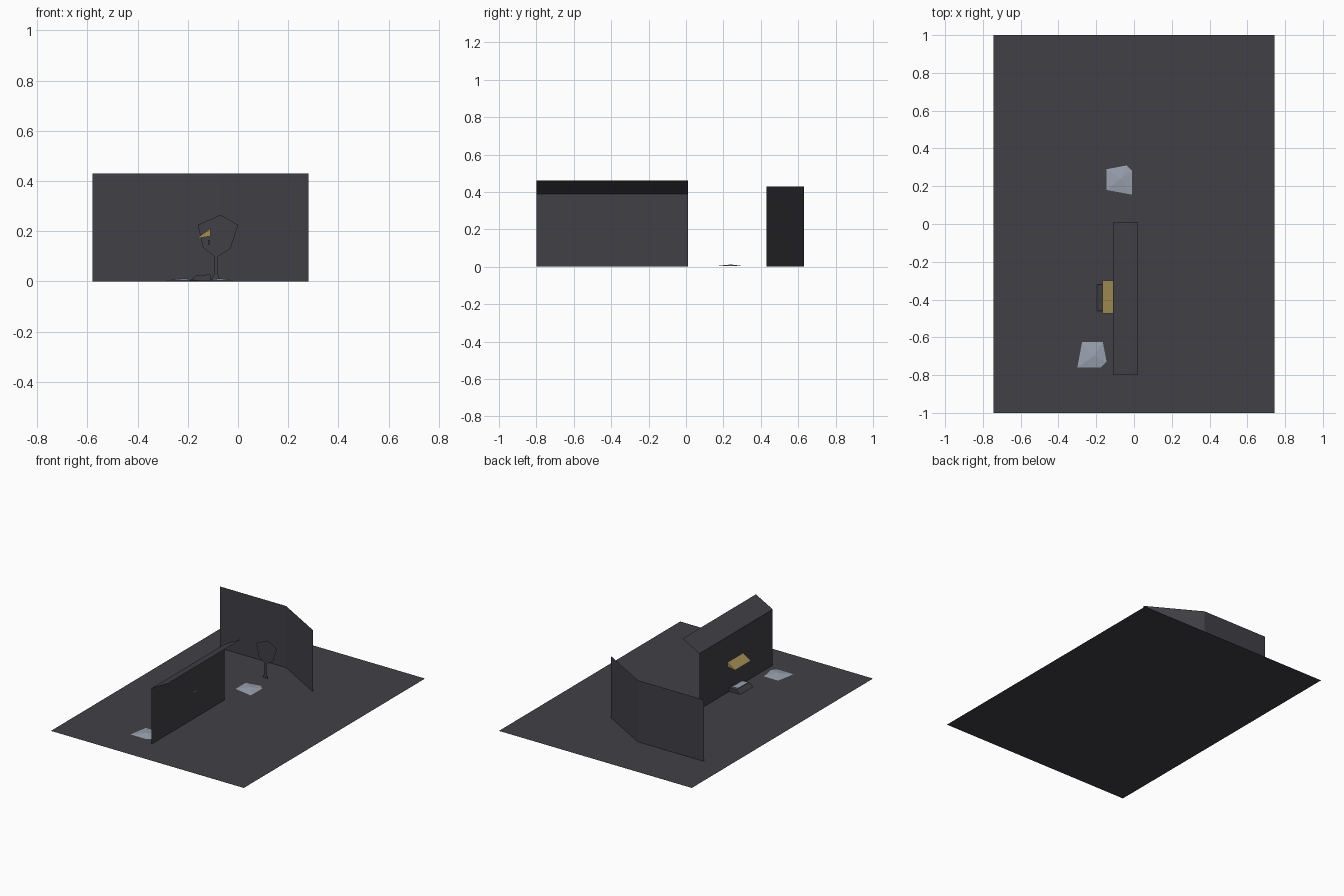
import bpy
from math import radians
from mathutils import Matrix, Vector

cube = bpy.data.objects.get("Cube")
if cube:
    bpy.data.objects.remove(cube, do_unlink=True)


def material(name, color):
    m = bpy.data.materials.new(name)
    m.use_nodes = True
    m.diffuse_color = (*color, 1)
    bsdf = next(n for n in m.node_tree.nodes if n.type == 'BSDF_PRINCIPLED')
    bsdf.inputs["Base Color"].default_value = (*color, 1)
    bsdf.inputs["Roughness"].default_value = 0.9
    return m


charcoal = material("charcoal", (0.053, 0.051, 0.061))
gold = material("dull_gold", (0.38, 0.27, 0.095))
pale = material("pale_blue_grey", (0.32, 0.36, 0.43))


def mesh_object(name, verts, faces, mat):
    me = bpy.data.meshes.new(name)
    me.from_pydata(verts, [], faces)
    me.materials.append(mat)
    me.update()
    ob = bpy.data.objects.new(name, me)
    bpy.context.collection.objects.link(ob)
    return ob


def sweep(name, path, offset, mat, closed=False):
    """Sweep a list of points along an offset; a closed path gets end caps."""
    n = len(path)
    start = [Vector(p) for p in path]
    verts = start + [p + Vector(offset) for p in start]
    count = n if closed else n - 1
    faces = [(i, (i + 1) % n, (i + 1) % n + n, i + n) for i in range(count)]
    if closed:
        faces += [tuple(reversed(range(n))), tuple(range(n, 2 * n))]
    return mesh_object(name, verts, faces, mat)


# Ground sheet
sweep("ground", [(-0.745, -1, 0), (0.745, -1, 0)], (0, 2, 0), charcoal)

# Long wall with a sloping canopy along its top
sweep("long_wall", [(-0.11, -0.8, 0), (-0.11, -0.8, 0.39), (0.02, -0.8, 0.46)],
      (0, 0.81, 0), charcoal)

# Angled back wall
sweep("back_wall", [(0.28, 0.43, 0), (-0.07, 0.63, 0), (-0.58, 0.63, 0)],
      (0, 0, 0.43), charcoal)

# Flat tree cutout
outline = [(-0.11, 0), (-0.07, 0), (-0.08, 0.03), (-0.08, 0.1), (-0.03, 0.13),
           (0, 0.225), (-0.07, 0.265), (-0.16, 0.225), (-0.14, 0.135),
           (-0.095, 0.1), (-0.095, 0.03)]
mesh_object("tree", [(x, 0.43, z) for x, z in outline],
            [tuple(range(len(outline)))], charcoal)

# Wall awning, small bracket under it, and the low step below
sweep("awning", [(-0.11, -0.475, 0.18), (-0.11, -0.475, 0.21), (-0.168, -0.475, 0.17)],
      (0, 0.175, 0), gold, closed=True)
sweep("bracket", [(-0.12, -0.39, 0.145), (-0.113, -0.39, 0.145)],
      (0, 0, 0.02), charcoal)
sweep("step", [(-0.11, -0.46, 0.001), (-0.11, -0.46, 0.027),
               (-0.165, -0.46, 0.025), (-0.195, -0.46, 0.001)],
      (0, 0.14, 0), charcoal, closed=True)
sweep("step_patch", [(-0.16, -0.45, 0.028), (-0.125, -0.44, 0.029)],
      (0, 0.1, 0), pale)

# Low faceted mounds: one shape, turned a quarter for the second
rim = [(-0.065, -0.05), (0.07, -0.075), (0.07, 0.05), (0.04, 0.08), (-0.065, 0.06)]
for name, place, turn in (("rear_mound", (-0.08, 0.23, 0), 0),
                          ("front_mound", (-0.225, -0.69, 0), -90)):
    verts = [(x, y, 0.003) for x, y in rim] + [(0.01, 0.01, 0.012)]
    n = len(rim)
    ob = mesh_object(name, verts, [(i, (i + 1) % n, n) for i in range(n)], pale)
    ob.matrix_world = Matrix.Translation(place) @ Matrix.Rotation(radians(turn), 4, 'Z')
